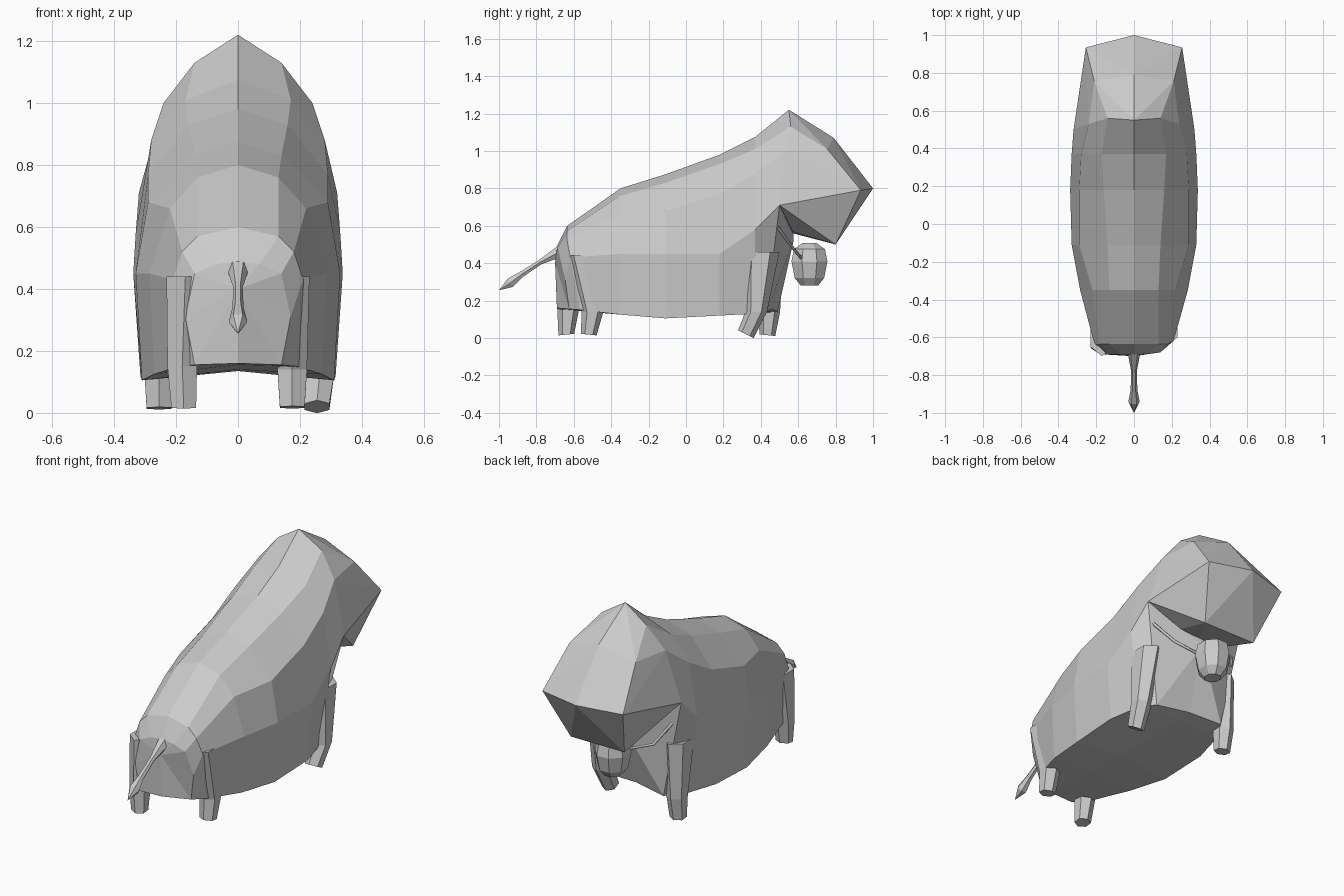
import bpy, bmesh, math
from mathutils import Vector

if "Cube" in bpy.data.objects:
    bpy.data.objects.remove(bpy.data.objects["Cube"])


def finish(name, bm):
    bmesh.ops.recalc_face_normals(bm, faces=bm.faces[:])
    me = bpy.data.meshes.new(name)
    bm.to_mesh(me)
    bm.free()
    ob = bpy.data.objects.new(name, me)
    bpy.context.collection.objects.link(ob)
    return ob


def loft(name, rings, start=None, end=None):
    """Skin a list of equal-length rings; close each end with a fan to a point or a flat face."""
    bm = bmesh.new()
    vs = [[bm.verts.new(p) for p in r] for r in rings]
    n = len(vs[0])
    for a, b in zip(vs, vs[1:]):
        for i in range(n):
            j = (i + 1) % n
            bm.faces.new((a[i], a[j], b[j], b[i]))
    for ring, tip in ((vs[0], start), (vs[-1], end)):
        if tip is None:
            bm.faces.new(ring)
        else:
            t = bm.verts.new(tip)
            for i in range(n):
                bm.faces.new((ring[i], ring[(i + 1) % n], t))
    return finish(name, bm)


def hull(name, pts):
    bm = bmesh.new()
    for p in pts:
        bm.verts.new(p)
    res = bmesh.ops.convex_hull(bm, input=bm.verts[:])
    junk = {v for v in res["geom_interior"] if isinstance(v, bmesh.types.BMVert)}
    bmesh.ops.delete(bm, geom=list(junk), context='VERTS')
    return finish(name, bm)


def ellipse(cx, cy, cz, rx, ry, n=6, tilt=0.0):
    """Horizontal ring, optionally sloping along y."""
    out = []
    for i in range(n):
        a = 2 * math.pi * (i + 0.5) / n
        out.append((cx + rx * math.cos(a), cy + ry * math.sin(a), cz - tilt * ry * math.sin(a)))
    return out


# Body: half cross-sections from rump to neck, (x, z) from crest to belly
sections = [
    (-0.69, [(0, .49), (.07, .48), (.14, .45), (.17, .31), (.14, .155), (0, .16)]),
    (-0.635, [(0, .60), (.13, .57), (.18, .52), (.21, .43), (.19, .15), (0, .155)]),
    (-0.35, [(0, .80), (.13, .76), (.22, .66), (.285, .45), (.27, .125), (0, .14)]),
    (-0.11, [(0, .875), (.14, .83), (.29, .68), (.33, .45), (.31, .105), (0, .135)]),
    (0.18, [(0, .98), (.16, .93), (.29, .77), (.338, .45), (.315, .12), (0, .14)]),
    (0.37, [(0, 1.075), (.17, 1.01), (.28, .88), (.33, .58), (.27, .13), (0, .145)]),
]
halves = [[(x, y, z) for x, z in pts] for y, pts in sections]
halves.append([(0, .55, 1.22), (.14, .56, 1.13), (.24, .53, 1.0),
               (.32, .50, .71), (.20, .46, .14), (0, .46, .155)])


def stagger(x, y, z):
    """Shift lower corners with the walking stance of the legs."""
    low = max(0.0, min(1.0, (0.5 - z) / 0.3)) * max(-1, min(1, x / .15))
    if y < -0.5:
        y += 0.07 * max(low, 0)
    elif y > 0.42:
        y -= 0.03 * low
    return (x, y, z)


rings = []
for h in halves:
    full = h + [(-x, y, z) for x, y, z in reversed(h[1:-1])]
    rings.append([stagger(*p) for p in full])
loft("body", rings, start=(0, -0.70, .40), end=(0, .575, .52))

# Head: blunt wedge with a broad face and tucked jaw
head = [(0, .55, 1.22), (0, .79, 1.07), (0, 1.0, .80), (0, .57, .56)]
for s in (-1, 1):
    head += [(s * x, y, z) for x, y, z in (
        (.14, .56, 1.13), (.24, .53, 1.0), (.21, .755, 1.01), (.255, .935, .79),
        (.17, .80, .50), (.32, .50, .71), (.15, .57, .57))]
hull("head", head)

# Legs: hip, knee and foot centres, all four in a walking pose
legs = {
    "front_leg_right": ((.25, .40, .46), (.265, .375, .14), (.255, .32, .02), .5),
    "front_leg_left": ((-.25, .42, .46), (-.255, .445, .14), (-.255, .435, .015), .1),
    "rear_leg_right": ((.17, -.55, .44), (.175, -.50, .14), (.175, -.52, .018), .1),
    "rear_leg_left": ((-.17, -.60, .44), (-.18, -.63, .15), (-.175, -.64, .018), -.1),
}
for name, (hip, knee, foot, tilt) in legs.items():
    loft(name, [ellipse(*hip, .07, .10),
                ellipse(*knee, .055, .058),
                ellipse(*foot, .046, .042, tilt=tilt)])

# Tail: thin stem swelling into a tuft
path = [(-.67, .465, .036), (-.78, .405, .015), (-.88, .34, .018), (-.94, .295, .030)]
d = Vector((0, -.33, -.21)).normalized()
up = Vector((0, -d.z, d.y))
tail = []
for y, z, r in path:
    c = Vector((0, y, z))
    tail.append([c + r * (Vector((1, 0, 0)) * math.cos(a) + up * math.sin(a))
                 for a in (math.pi * k / 3 for k in range(6))])
loft("tail", tail, end=(0, -1.0, .255))

# Bell: faceted barrel hanging under the throat
loft("bell", [ellipse(0, .66, z, r * .92, r, 8)
              for z, r in ((.28, .05), (.32, .085), (.41, .104), (.475, .09), (.508, .04))])

# Collar strap holding the bell
curve = bpy.data.curves.new("collar_strap", 'CURVE')
curve.dimensions = '3D'
curve.bevel_depth = 0.009
curve.bevel_resolution = 0
curve.use_fill_caps = True
strap = [(.29, .47, .62), (.20, .58, .47), (0, .64, .40), (-.20, .58, .47), (-.29, .47, .62)]
sp = curve.splines.new('POLY')
sp.points.add(len(strap) - 1)
for p, co in zip(sp.points, strap):
    p.co = (*co, 1)
bpy.context.collection.objects.link(bpy.data.objects.new("collar_strap", curve))
